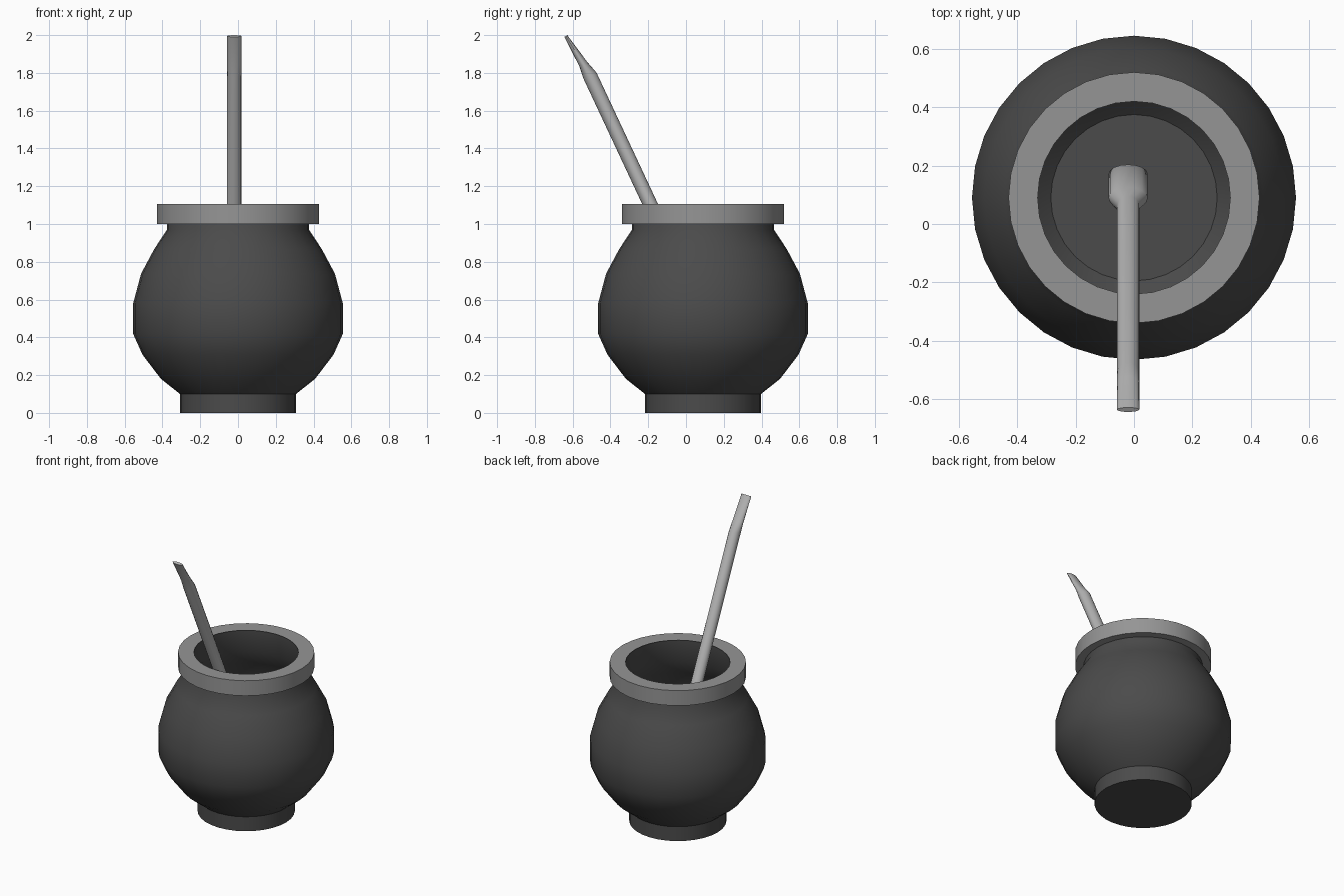
import bpy, bmesh, math
from mathutils import Vector

if "Cube" in bpy.data.objects:
    bpy.data.objects.remove(bpy.data.objects["Cube"])

CUP_Y = 0.09      # the cup sits slightly behind the origin
STRAW_X = -0.02


def material(name, grey):
    m = bpy.data.materials.new(name)
    m.diffuse_color = (grey, grey, grey, 1)
    m.use_nodes = True
    m.node_tree.nodes["Principled BSDF"].inputs["Base Color"].default_value = m.diffuse_color
    return m


def loft(name, rings, mat, cap_start=False, cap_end=False, angle=40):
    """Skin a list of equally sized point rings."""
    bm = bmesh.new()
    loops = [[bm.verts.new(p) for p in ring] for ring in rings]
    n = len(loops[0])
    for a, b in zip(loops, loops[1:]):
        for i in range(n):
            j = (i + 1) % n
            bm.faces.new((a[i], a[j], b[j], b[i]))
    if cap_start:
        bm.faces.new(loops[0][::-1])
    if cap_end:
        bm.faces.new(loops[-1])
    if cap_start and cap_end:
        bmesh.ops.recalc_face_normals(bm, faces=bm.faces)
    mesh = bpy.data.meshes.new(name)
    bm.to_mesh(mesh)
    bm.free()
    mesh.materials.append(mat)
    ob = bpy.data.objects.new(name, mesh)
    bpy.context.collection.objects.link(ob)
    bpy.ops.object.select_all(action='DESELECT')
    ob.select_set(True)
    bpy.context.view_layer.objects.active = ob
    bpy.ops.object.shade_smooth_by_angle(angle=math.radians(angle))
    return ob


def turned(profile, sides=32):
    """Rings of a lathe profile of (radius, z) points."""
    angles = [math.tau * i / sides for i in range(sides)]
    return [[(r * math.cos(a), CUP_Y + r * math.sin(a), z) for a in angles]
            for r, z in profile]


dark = material("dark_shell", 0.07)
metal = material("rim_metal", 0.3)
silver = material("straw_metal", 0.45)

# Hollow gourd cup: outside upwards, then inside down to the floor
outer = [(0.307, 0), (0.307, 0.10), (0.408, 0.18), (0.505, 0.307), (0.555, 0.418),
         (0.555, 0.58), (0.513, 0.737), (0.443, 0.868), (0.377, 0.968), (0.377, 1.102)]
inner = [(0.33, 1.102), (0.33, 0.95), (0.402, 0.84), (0.467, 0.715), (0.505, 0.57),
         (0.505, 0.43), (0.465, 0.33), (0.375, 0.22), (0.285, 0.14)]
loft("cup_body", turned(outer + inner), dark, cap_start=True, cap_end=True)

# Metal band around the mouth
loft("rim_band", turned([(0.377, 1.0), (0.43, 1.0), (0.43, 1.105), (0.33, 1.105)]), metal)

# Drinking straw: flattened strainer at the bottom, flattened mouthpiece on top
# (y, z, half width, half thickness)
sections = [(0.18, 0.315, 0.045, 0.02), (0.172, 0.335, 0.067, 0.035),
            (0.088, 0.512, 0.067, 0.042), (0.062, 0.567, 0.038, 0.038),
            (-0.508, 1.785, 0.038, 0.038), (-0.543, 1.845, 0.038, 0.024),
            (-0.636, 1.995, 0.038, 0.009)]
rings = []
for k, (y, z, w, t) in enumerate(sections):
    before = sections[max(k - 1, 0)]
    after = sections[min(k + 1, len(sections) - 1)]
    along = Vector((0, after[0] - before[0], after[1] - before[1])).normalized()
    side = Vector((1, 0, 0))
    across = along.cross(side)
    rings.append([Vector((STRAW_X, y, z)) + side * w * math.cos(math.tau * i / 16)
                  + across * t * math.sin(math.tau * i / 16) for i in range(16)])
loft("straw", rings, silver, cap_start=True, cap_end=True)
